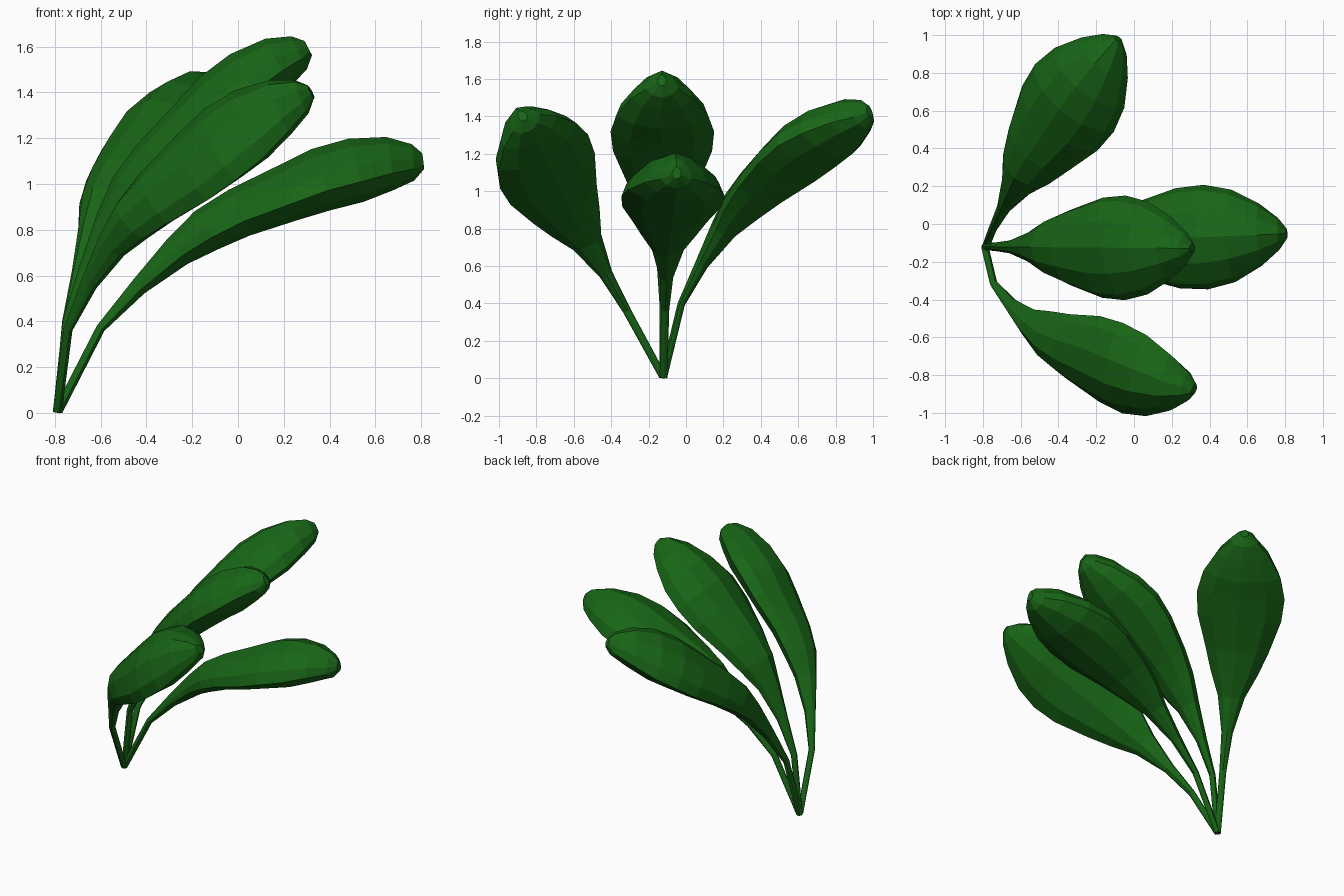
import bpy, bmesh
from math import radians
from mathutils import Vector, Matrix

if "Cube" in bpy.data.objects:
    bpy.data.objects.remove(bpy.data.objects["Cube"])

green = bpy.data.materials.new("leaf_green")
green.diffuse_color = (0.009, 0.13, 0.008, 1)
green.use_nodes = True
green.node_tree.nodes["Principled BSDF"].inputs["Base Color"].default_value = green.diffuse_color

# Leaf stations: reach, height, half width, half thickness
STATIONS = [(0.0, 0.01, .02, .02), (.185, .37, .022, .02), (.35, .55, .036, .038),
            (.52, .705, .085, .07), (.65, .80, .15, .098), (.79, .875, .2, .11),
            (1.0, .96, .265, .126), (1.15, 1.02, .277, .14), (1.3, 1.06, .245, .142),
            (1.45, 1.09, .165, .117), (1.55, 1.095, .085, .08), (1.595, 1.10, .025, .035)]
# Half cross-section, from top midrib round to the underside
HALF = [(0, 1), (.5, .75), (.9, .15), (1, -.36), (.62, -.8)]
SECTION = HALF + [(0, -1)] + [(-u, v) for u, v in reversed(HALF[1:])]
CHORD = radians(34.5)
BASE = Vector((-.785, -.12, 0))


def leaf(name, heading, elevation, stem_roll, blade_roll):
    """One stem and blade, aimed from the shared base."""
    aim = (Matrix.Rotation(radians(heading), 4, 'Z')
           @ Matrix.Rotation(-radians(elevation), 4, 'Y'))
    bm = bmesh.new()
    rings = []
    for i, (s, z, w, t) in enumerate(STATIONS):
        a, b = STATIONS[max(i - 1, 0)], STATIONS[min(i + 1, len(STATIONS) - 1)]
        d = Vector((b[0] - a[0], 0, b[1] - a[1])).normalized()
        up = Vector((-d.z, 0, d.x))
        # roll eases from stem to blade about the chord
        f = min(max((i - 1) / 4, 0), 1)
        roll = stem_roll + (blade_roll - stem_roll) * f
        rot = aim @ Matrix.Rotation(radians(roll), 4, 'X') @ Matrix.Rotation(CHORD, 4, 'Y')
        rings.append([bm.verts.new(BASE + rot @ (Vector((s, u * w, z)) + up * (v * t)))
                      for u, v in SECTION])
    n = len(SECTION)
    for r, q in zip(rings, rings[1:]):
        for k in range(n):
            bm.faces.new((r[k], r[(k + 1) % n], q[(k + 1) % n], q[k]))
    bm.faces.new(rings[0])
    bm.faces.new(rings[-1])
    bmesh.ops.recalc_face_normals(bm, faces=bm.faces)
    low = min(v.co.z for v in bm.verts)
    bm.transform(Matrix.Translation((0, 0, -low)))
    me = bpy.data.meshes.new(name)
    bm.to_mesh(me)
    bm.free()
    me.materials.append(green)
    bpy.context.collection.objects.link(bpy.data.objects.new(name, me))


leaf("upper_leaf", -.5, 55.6, 0, 0)
leaf("lower_leaf", 2.5, 34.5, 0, 0)
leaf("front_leaf", -34.3, 46.3, 44, 49)
leaf("back_leaf", 57.5, 47.6, -6, -11)
